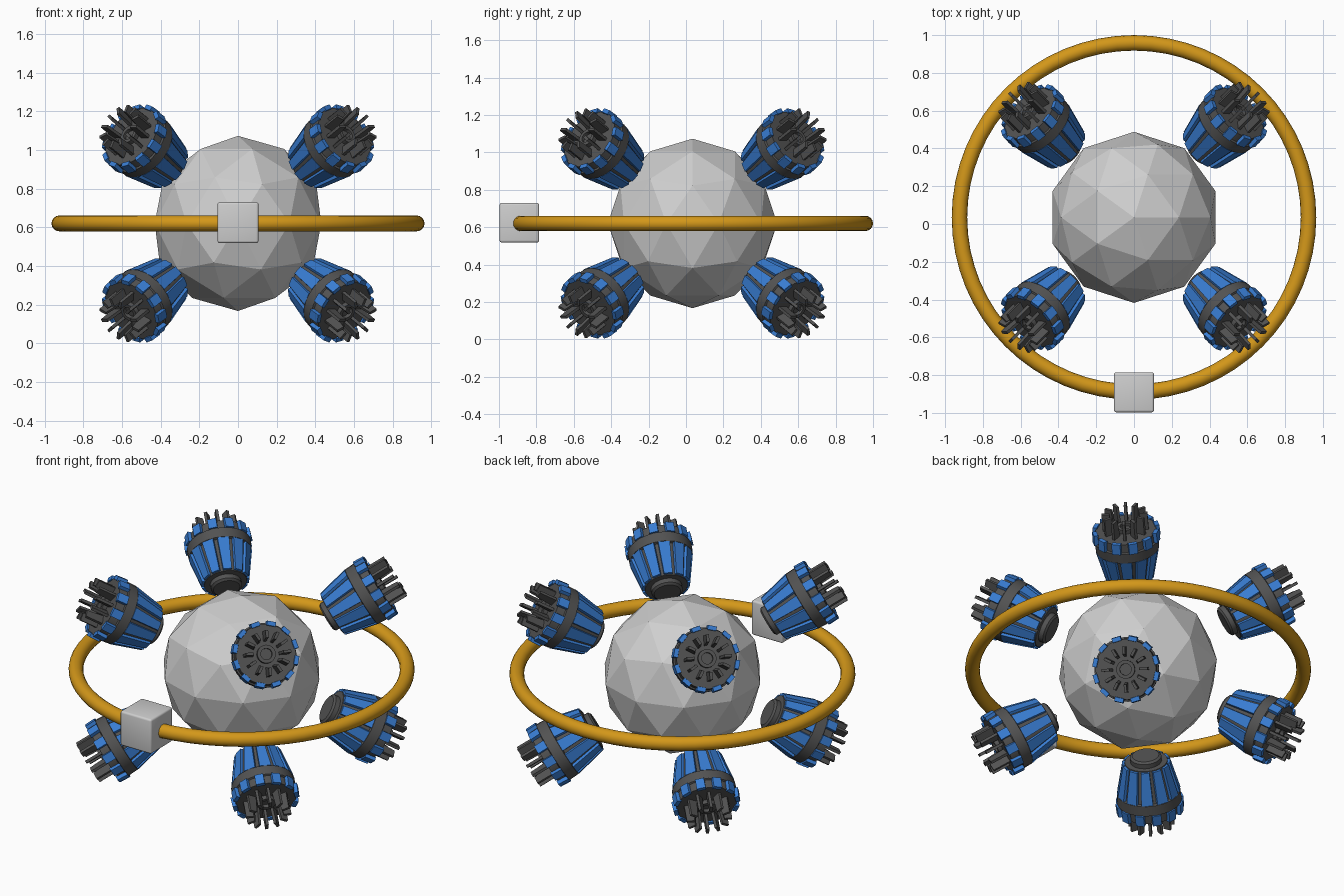
import bpy, bmesh, math
from mathutils import Matrix, Vector

if "Cube" in bpy.data.objects:
    bpy.data.objects.remove(bpy.data.objects["Cube"])

CENTRE = Vector((0, 0.035, 0.62))


def material(name, rgb):
    m = bpy.data.materials.new(name)
    m.diffuse_color = (*rgb, 1)
    m.use_nodes = True
    m.node_tree.nodes["Principled BSDF"].inputs["Base Color"].default_value = m.diffuse_color
    return m


PALE = material("pale_grey", (0.62, 0.62, 0.62))
DARK = material("dark_grey", (0.085, 0.085, 0.085))
BLUE = material("blue", (0.04, 0.205, 0.65))
ORANGE = material("orange", (0.65, 0.31, 0.01))


def mesh_from(bm, name, mat):
    bmesh.ops.recalc_face_normals(bm, faces=bm.faces)
    me = bpy.data.meshes.new(name)
    bm.to_mesh(me)
    bm.free()
    me.materials.append(mat)
    return me


def place(name, me, matrix):
    ob = bpy.data.objects.new(name, me)
    ob.matrix_world = matrix
    bpy.context.collection.objects.link(ob)
    return ob


def smooth(ob):
    bpy.ops.object.select_all(action='DESELECT')
    ob.select_set(True)
    bpy.context.view_layer.objects.active = ob
    bpy.ops.object.shade_smooth_by_angle(angle=math.radians(30))


def lathe(profile, n=24):
    """Closed solid of revolution about z from (radius, z) points."""
    bm = bmesh.new()
    rings = []
    for r, z in profile:
        rings.append([bm.verts.new((r * math.cos(a), r * math.sin(a), z))
                      for a in (2 * math.pi * i / n for i in range(n))])
    for p, q in zip(rings, rings[1:]):
        for i in range(n):
            j = (i + 1) % n
            bm.faces.new((p[i], p[j], q[j], q[i]))
    bm.faces.new(rings[0])
    bm.faces.new(rings[-1])
    return bm


def slabs(bm, ends, count=12, phase=0.0):
    """Radial slabs; each end is (z, inner radius, outer radius, width)."""
    for k in range(count):
        rot = Matrix.Rotation(2 * math.pi * (k + phase) / count, 3, 'Z')
        loops = []
        for z, r0, r1, w in ends:
            loops.append([bm.verts.new(rot @ Vector(p)) for p in (
                (r0, -w / 2, z), (r1, -w / 2, z), (r1, w / 2, z), (r0, w / 2, z))])
        a, b = loops
        bm.faces.new(a)
        bm.faces.new(b)
        for i in range(4):
            j = (i + 1) % 4
            bm.faces.new((a[i], a[j], b[j], b[i]))


# Faceted core
bm = bmesh.new()
bmesh.ops.create_icosphere(bm, subdivisions=2, radius=0.453)
place("core", mesh_from(bm, "core", PALE), Matrix.Translation(CENTRE))

# Ring around the core
bpy.ops.mesh.primitive_torus_add(location=CENTRE, major_radius=0.924, minor_radius=0.041,
                                 major_segments=64, minor_segments=16)
ring = bpy.context.object
ring.name = "ring"
ring.data.materials.append(ORANGE)
smooth(ring)

# Rounded block on the front of the ring
bm = bmesh.new()
bmesh.ops.create_cube(bm, size=0.212)
bmesh.ops.bevel(bm, geom=bm.edges[:], offset=0.012, segments=3, profile=0.5, affect='EDGES')
smooth(place("ring_block", mesh_from(bm, "ring_block", PALE),
             Matrix.Translation(CENTRE + Vector((0, -0.926, 0.004)))))

# Thruster parts, modelled along z with z = distance from the core centre
body = mesh_from(lathe([(0.075, 0.555), (0.088, 0.565), (0.088, 0.592), (0.12, 0.592),
                        (0.163, 0.78), (0.178, 0.785), (0.181, 0.845), (0.172, 0.85),
                        (0.17, 0.90), (0.052, 0.90), (0.052, 0.925),
                        (0.032, 0.925), (0.032, 0.905)]), "thruster_body", DARK)

bm = bmesh.new()
slabs(bm, [(0.597, 0.10, 0.134, 0.048), (0.783, 0.14, 0.176, 0.066)])   # long strips
slabs(bm, [(0.845, 0.15, 0.19, 0.05), (0.908, 0.163, 0.187, 0.05)], phase=0.5)  # rim tabs
strips = mesh_from(bm, "thruster_strips", BLUE)

bm = bmesh.new()
slabs(bm, [(0.89, 0.072, 0.128, 0.016), (1.005, 0.085, 0.128, 0.016)])
blades = mesh_from(bm, "thruster_blades", DARK)

# Eight thrusters, tilted 30 degrees above and below the ring
for level, tilt in (("upper", 60), ("lower", 120)):
    for side, turn in (("back_right", 45), ("back_left", 135),
                       ("front_left", 225), ("front_right", 315)):
        m = (Matrix.Translation(CENTRE) @ Matrix.Rotation(math.radians(turn), 4, 'Z')
             @ Matrix.Rotation(math.radians(tilt), 4, 'Y'))
        base = f"{level}_{side}_thruster"
        hull = place(base + "_body", body, m)
        place(base + "_strips", strips, m)
        place(base + "_blades", blades, m)
smooth(hull)
